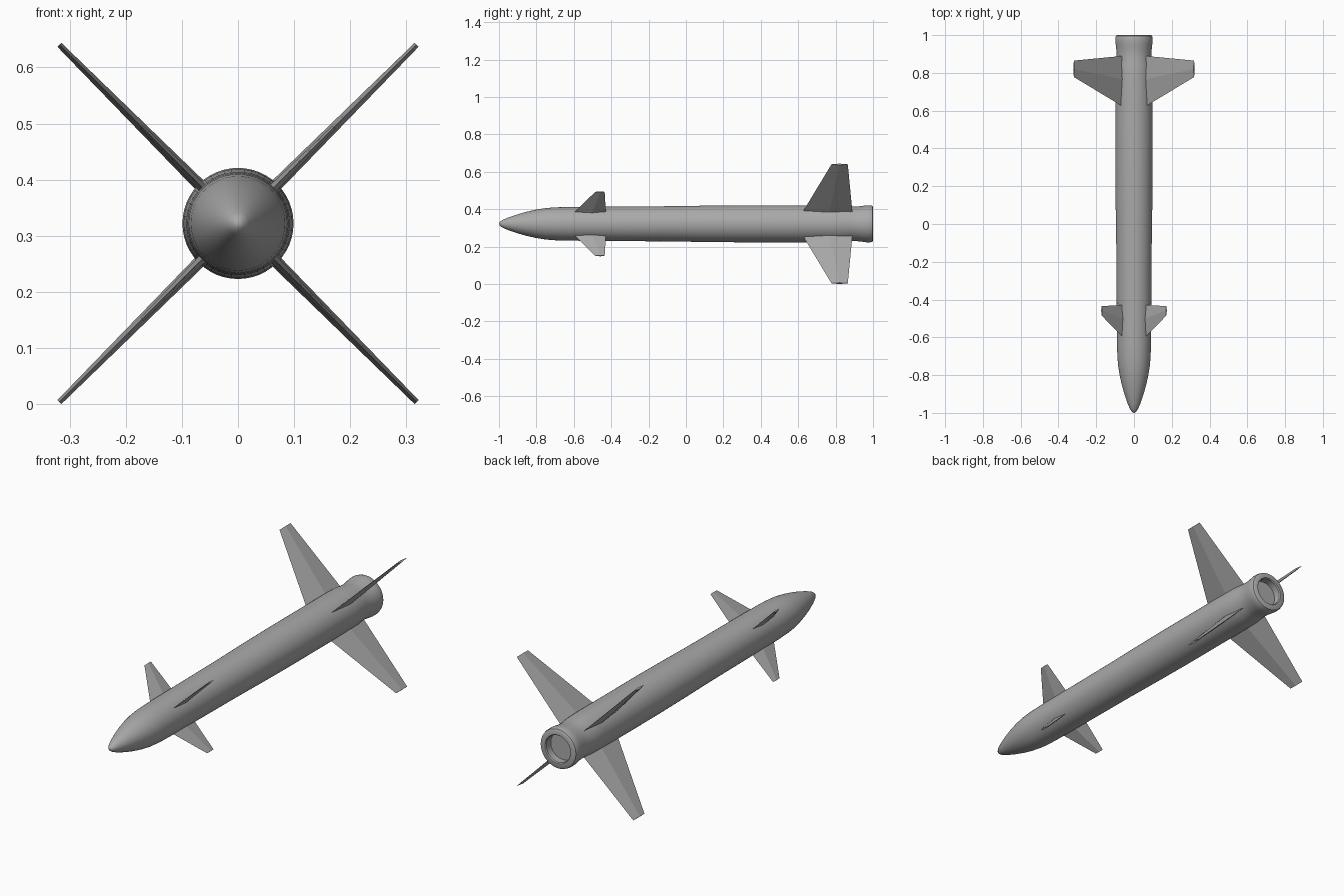
import bpy, bmesh, math
from mathutils import Vector

if "Cube" in bpy.data.objects:
    bpy.data.objects.remove(bpy.data.objects["Cube"])

CZ = 0.322  # height of the body axis

grey = bpy.data.materials.new("mid_grey")
grey.diffuse_color = (0.40, 0.40, 0.40, 1)
grey.use_nodes = True
grey.node_tree.nodes["Principled BSDF"].inputs["Base Color"].default_value = grey.diffuse_color


def make_object(name, bm):
    bmesh.ops.recalc_face_normals(bm, faces=bm.faces)
    mesh = bpy.data.meshes.new(name)
    bm.to_mesh(mesh)
    bm.free()
    ob = bpy.data.objects.new(name, mesh)
    bpy.context.collection.objects.link(ob)
    mesh.materials.append(grey)
    return ob


# Body: (radius, y) profile turned around the long axis, ending in a recessed nozzle
profile = [(0, -1), (0.010, -0.996), (0.020, -0.982), (0.034, -0.95), (0.051, -0.90),
           (0.065, -0.85), (0.076, -0.80), (0.084, -0.75), (0.088, -0.70), (0.090, -0.64),
           (0.092, -0.40), (0.094, -0.10), (0.097, 0.10), (0.099, 0.30), (0.099, 0.78),
           (0.097, 0.84), (0.092, 0.88), (0.092, 0.91), (0.096, 0.945), (0.099, 0.965),
           (0.099, 0.985), (0.096, 0.996), (0.090, 1.0), (0.070, 1.0), (0.066, 0.995),
           (0.066, 0.96), (0, 0.96)]
bm = bmesh.new()
verts = [bm.verts.new((r, y, CZ)) for r, y in profile]
edges = [bm.edges.new(pair) for pair in zip(verts, verts[1:])]
bmesh.ops.spin(bm, geom=verts + edges, cent=(0, 0, CZ), axis=(0, 1, 0),
               angle=2 * math.pi, steps=48, use_duplicate=False)
bmesh.ops.remove_doubles(bm, verts=bm.verts, dist=0.0001)
body = make_object("body", bm)
bpy.context.view_layer.objects.active = body
body.select_set(True)
bpy.ops.object.shade_smooth_by_angle(angle=math.radians(35))


def fin(name, angle, root, tip):
    """Tapered fin with diamond section; root and tip = (radius, front, ridge, back, half thickness)."""
    out = Vector((math.cos(angle), 0, math.sin(angle)))
    side = Vector((-math.sin(angle), 0, math.cos(angle)))
    bm = bmesh.new()
    rings = []
    for r, front, ridge, back, t in (root, tip):
        base = Vector((0, 0, CZ)) + out * r
        rings.append([bm.verts.new(base + Vector((0, y, 0)) + side * s)
                      for y, s in ((front, 0), (ridge, t), (back, 0), (ridge, -t))])
    a, b = rings
    for i in range(4):
        j = (i + 1) % 4
        bm.faces.new((a[i], a[j], b[j], b[i]))
    bm.faces.new(a)
    bm.faces.new(b)
    make_object(name, bm)


# Four tail fins and four smaller nose fins, set in an X
for k, label in enumerate(("upper_right", "upper_left", "lower_left", "lower_right")):
    angle = math.radians(45 + 90 * k)
    fin("tail_fin_" + label, angle,
        (0.085, 0.622, 0.765, 0.89, 0.011), (0.450, 0.778, 0.82, 0.865, 0.005))
    fin("nose_fin_" + label, angle,
        (0.080, -0.602, -0.505, -0.428, 0.008), (0.242, -0.485, -0.458, -0.435, 0.004))
